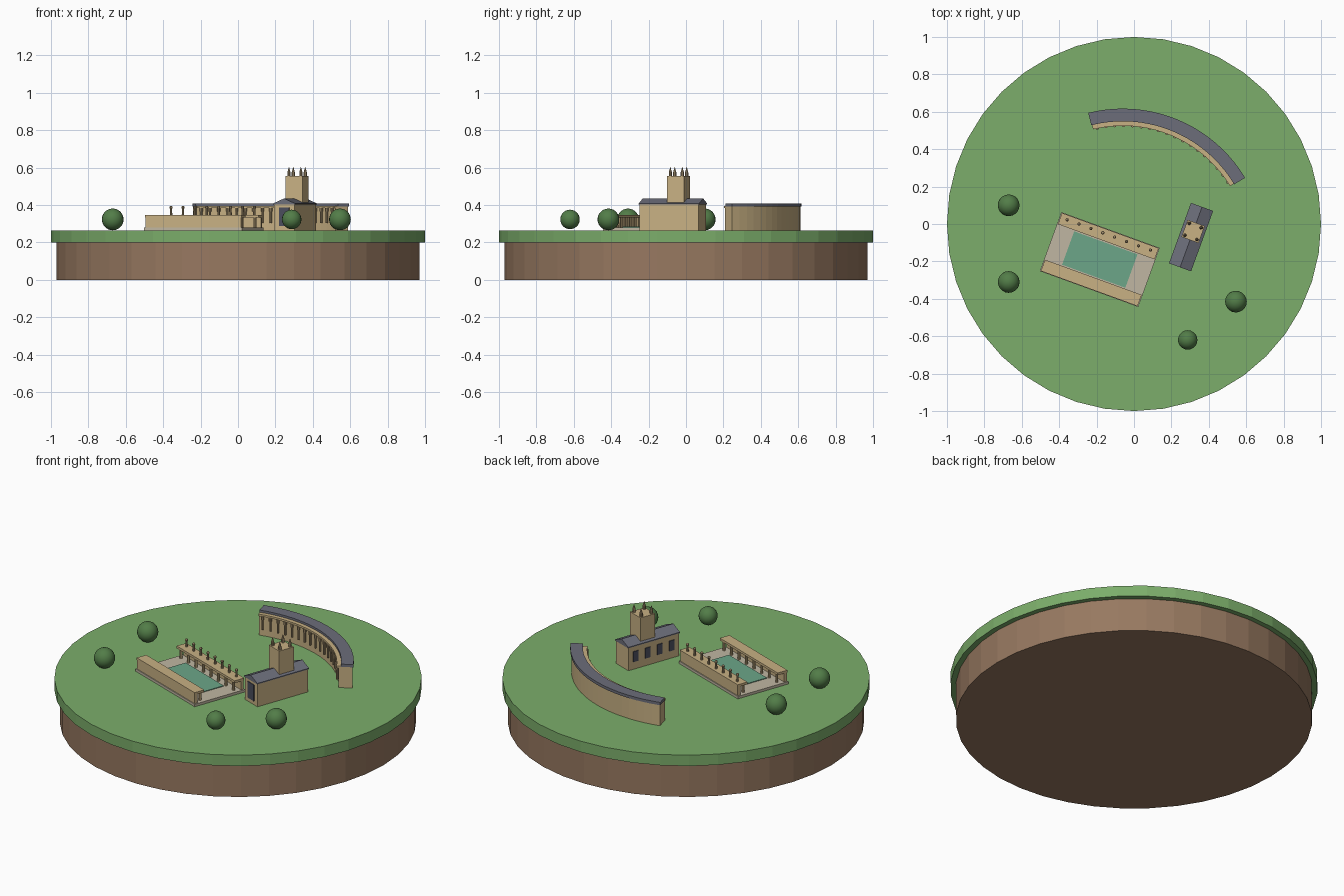
import bpy, bmesh
from math import sin, cos, radians
from mathutils import Matrix, Vector

if "Cube" in bpy.data.objects:
    bpy.data.objects.remove(bpy.data.objects["Cube"], do_unlink=True)

GROUND = 0.265
TILT = radians(-20)


def material(name, rgb):
    m = bpy.data.materials.new(name)
    m.use_nodes = True
    col = (*rgb, 1)
    m.diffuse_color = col
    m.node_tree.nodes["Principled BSDF"].inputs["Base Color"].default_value = col
    return m


GRASS = material("grass", (0.20, 0.42, 0.145))
EARTH = material("earth", (0.31, 0.19, 0.118))
STONE = material("honey stone", (0.58, 0.44, 0.23))
CARVED = material("weathered stone", (0.38, 0.285, 0.16))
SLATE = material("slate", (0.15, 0.155, 0.195))
PAVING = material("paving", (0.53, 0.47, 0.36))
WATER = material("pool water", (0.15, 0.38, 0.25))
GLASS = material("dark glass", (0.07, 0.075, 0.11))
LEAF = material("foliage", (0.085, 0.205, 0.065))


def finish(name, bm, mat, loc=(0, 0, 0), rot=0, smooth=False):
    bmesh.ops.recalc_face_normals(bm, faces=bm.faces)
    me = bpy.data.meshes.new(name)
    bm.to_mesh(me)
    bm.free()
    me.materials.append(mat)
    ob = bpy.data.objects.new(name, me)
    ob.location = loc
    ob.rotation_euler.z = rot
    bpy.context.collection.objects.link(ob)
    if smooth:
        me.shade_smooth()
    return ob


def box(bm, x, y, z0, sx, sy, sz):
    mat = Matrix.Translation((x, y, z0 + sz / 2)) @ Matrix.Diagonal((sx, sy, sz, 1))
    bmesh.ops.create_cube(bm, size=1, matrix=mat)


def tube(bm, x, y, z0, z1, r0, r1=None, seg=8):
    bmesh.ops.create_cone(bm, cap_ends=True, segments=seg, radius1=r0,
                          radius2=r0 if r1 is None else r1, depth=z1 - z0,
                          matrix=Matrix.Translation((x, y, (z0 + z1) / 2)))


def ball(bm, x, y, z, r, u=8, v=6):
    bmesh.ops.create_uvsphere(bm, u_segments=u, v_segments=v, radius=r,
                              matrix=Matrix.Translation((x, y, z)))


def arc_block(bm, r0, r1, z0, z1, a0, a1, steps=20):
    """Curved bar with a rectangular section."""
    rings = []
    for i in range(steps + 1):
        a = radians(a0 + (a1 - a0) * i / steps)
        rings.append([bm.verts.new((r * cos(a), r * sin(a), z))
                      for r, z in ((r0, z0), (r1, z0), (r1, z1), (r0, z1))])
    for p, q in zip(rings, rings[1:]):
        for k in range(4):
            n = (k + 1) % 4
            bm.faces.new((p[k], p[n], q[n], q[k]))
    bm.faces.new(rings[0])
    bm.faces.new(rings[-1])


# Round base
bm = bmesh.new()
tube(bm, 0, 0, 0, 0.2, 0.97, seg=40)
finish("earth_base", bm, EARTH)
bm = bmesh.new()
tube(bm, 0, 0, 0.2, GROUND, 1.0, seg=40)
finish("lawn", bm, GRASS)

# Curved terrace with a colonnade on its inner side
C = (-0.06, -0.146, 0)
A0, A1 = 31.3, 103.7
bm = bmesh.new()
arc_block(bm, 0.68, 0.757, GROUND, 0.392, A0, A1)
arc_block(bm, 0.671, 0.70, 0.383, 0.395, A0, A1)
finish("terrace_wall", bm, STONE, C)
bm = bmesh.new()
arc_block(bm, 0.695, 0.763, 0.391, 0.408, A0 - 0.3, A1 + 0.3)
finish("terrace_roof", bm, SLATE, C)
bm = bmesh.new()
COUNT = 18
for i in range(COUNT):
    a = radians(A0 + (A1 - A0) * (i + 0.5) / COUNT)
    x, y = 0.673 * cos(a), 0.673 * sin(a)
    tube(bm, x, y, 0.305, 0.37, 0.006)
    tube(bm, x, y, 0.365, 0.385, 0.009)
finish("terrace_columns", bm, CARVED, C)

# Bath house: paved court, pool and two open galleries
B = (-0.183, -0.19, 0)
bm = bmesh.new()
box(bm, 0, 0, GROUND, 0.56, 0.336, 0.015)
finish("bath_paving", bm, PAVING, B, TILT)
bm = bmesh.new()
box(bm, 0, 0, 0.278, 0.36, 0.19, 0.006)
finish("bath_pool", bm, WATER, B, TILT)
galleries, columns, statues = bmesh.new(), bmesh.new(), bmesh.new()
for side in (-1, 1):
    box(galleries, 0, side * 0.133, 0.333, 0.55, 0.064, 0.014)
    box(galleries, 0, side * 0.154, 0.28, 0.545, 0.018, 0.054)
    for i in range(8):
        tube(columns, -0.25 + i * 0.5 / 7, side * 0.112, 0.28, 0.335, 0.008)
for i in range(8):
    x = -0.237 + i * 0.474 / 7
    tube(statues, x, 0.14, 0.347, 0.382, 0.007, 0.006)
    ball(statues, x, 0.14, 0.387, 0.009)
finish("bath_galleries", galleries, STONE, B, TILT)
finish("bath_columns", columns, STONE, B, TILT)
finish("bath_statues", statues, CARVED, B, TILT)

# Church: nave, gabled roof, windows, tower and pinnacles
H = (0.305, -0.07, 0)
bm = bmesh.new()
box(bm, 0, 0, GROUND, 0.118, 0.336, 0.14)
finish("church_nave", bm, STONE, H, TILT)

bm = bmesh.new()
ends = [[bm.verts.new((x, y, z)) for x, z in
         ((-0.063, 0.402), (0.063, 0.402), (0.063, 0.408), (0, 0.435), (-0.063, 0.408))]
        for y in (-0.172, 0.172)]
for e in ends:
    bm.faces.new(e)
for k in range(5):
    n = (k + 1) % 5
    bm.faces.new((ends[0][k], ends[0][n], ends[1][n], ends[1][k]))
finish("church_roof", bm, SLATE, H, TILT)

bm = bmesh.new()
for i in range(4):
    box(bm, -0.06, -0.12 + i * 0.08, 0.31, 0.006, 0.034, 0.062)
box(bm, 0, -0.169, 0.288, 0.058, 0.006, 0.098)
finish("church_windows", bm, GLASS, H, TILT)

T = (0.316, -0.04, 0)
bm = bmesh.new()
box(bm, 0, 0, GROUND, 0.097, 0.097, 0.29)
finish("church_tower", bm, STONE, T, TILT)
bm = bmesh.new()
for sx in (-1, 1):
    for sy in (-1, 1):
        tube(bm, sx * 0.034, sy * 0.034, 0.555, 0.575, 0.009)
        tube(bm, sx * 0.034, sy * 0.034, 0.575, 0.602, 0.009, 0.001)
finish("church_pinnacles", bm, CARVED, T, TILT)

# Round trees
TREES = ((-0.67, 0.1, 0.058), (-0.67, -0.31, 0.058),
         (0.545, -0.415, 0.058), (0.287, -0.62, 0.052))
for i, (x, y, r) in enumerate(TREES):
    bm = bmesh.new()
    ball(bm, 0, 0, 0, r, 20, 14)
    finish(f"tree_{i + 1}", bm, LEAF, (x, y, 0.323), smooth=True)
